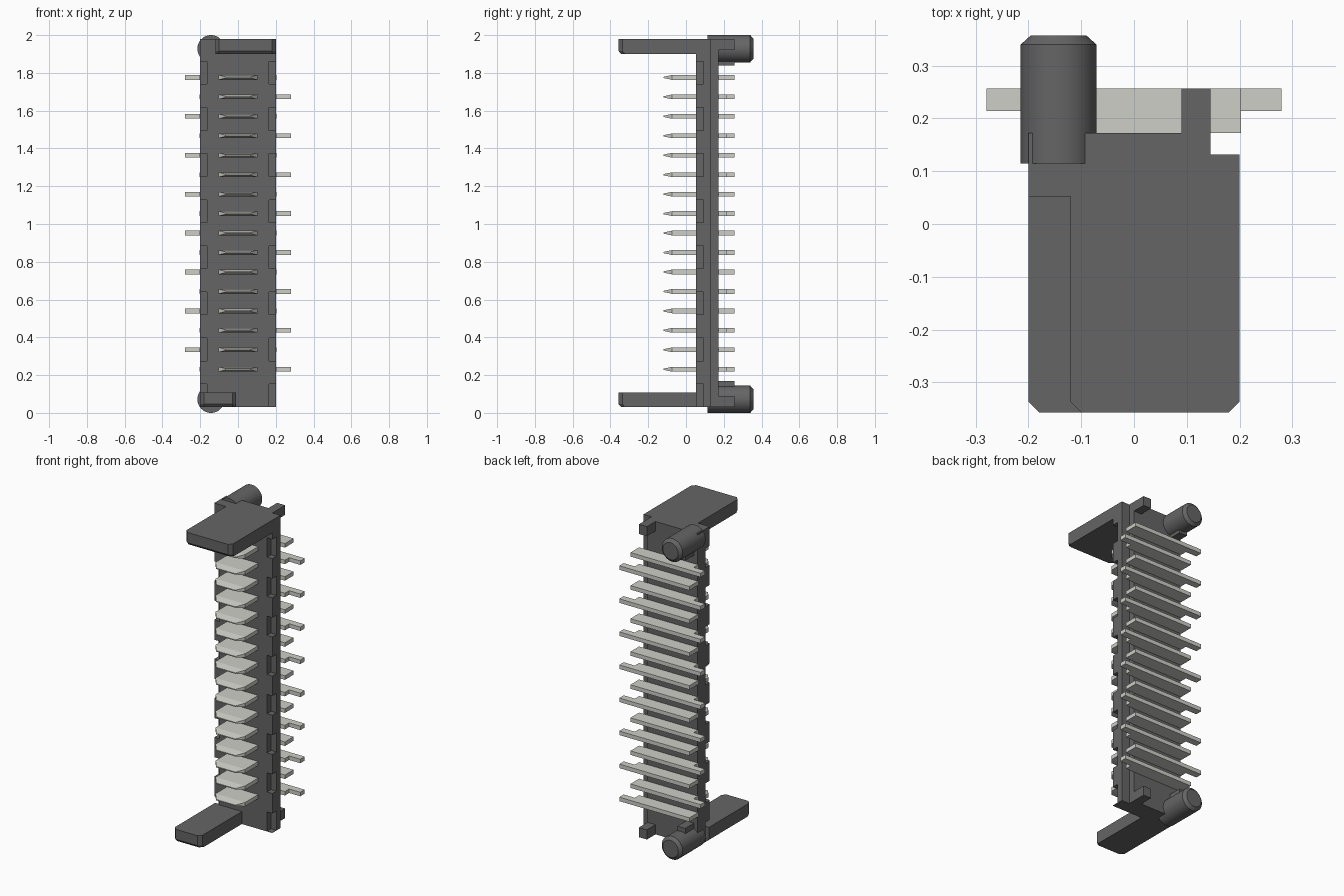
import bpy, bmesh, math
from mathutils import Matrix

if "Cube" in bpy.data.objects:
    bpy.data.objects.remove(bpy.data.objects["Cube"])


def material(name, rgb):
    m = bpy.data.materials.new(name)
    m.diffuse_color = (*rgb, 1)
    m.use_nodes = True
    m.node_tree.nodes["Principled BSDF"].inputs["Base Color"].default_value = m.diffuse_color
    return m


DARK = material("dark_plastic", (0.13, 0.13, 0.13))
TIN = material("tin", (0.62, 0.62, 0.58))


def finish(name, bm, mat):
    bmesh.ops.recalc_face_normals(bm, faces=bm.faces)
    me = bpy.data.meshes.new(name)
    bm.to_mesh(me)
    bm.free()
    me.materials.append(mat)
    ob = bpy.data.objects.new(name, me)
    bpy.context.collection.objects.link(ob)
    return ob


def loft(bm, rings):
    """Skin a list of equal-length rings and cap both ends."""
    vs = [[bm.verts.new(p) for p in r] for r in rings]
    n = len(vs[0])
    for a, b in zip(vs, vs[1:]):
        for i in range(n):
            j = (i + 1) % n
            bm.faces.new((a[i], a[j], b[j], b[i]))
    bm.faces.new(vs[0][::-1])
    bm.faces.new(vs[-1])


def prism(bm, outline, z0, z1):
    loft(bm, [[(x, y, z) for x, y in outline] for z in (z0, z1)])


def box(bm, x0, x1, y0, y1, z0, z1):
    prism(bm, [(x0, y0), (x1, y0), (x1, y1), (x0, y1)], z0, z1)


Z0, Z1 = 0.03, 1.98
mirror_z = lambda z: 2.01 - z

# Housing bar, with a full-length step along its right rear edge
bm = bmesh.new()
prism(bm, [(-0.2, 0.052), (0.2, 0.052), (0.2, 0.132), (0.145, 0.132),
           (0.145, 0.172), (-0.2, 0.172)], Z0, Z1)
housing = finish("housing_bar", bm, DARK)

# Row of pockets cut into both front edges
bm = bmesh.new()
for i in range(8):
    zc = 1.80 - 0.244 * i
    for s in (-1, 1):
        xa, xb = sorted((s * 0.163, s * 0.25))
        box(bm, xa, xb, 0.0, 0.092, zc - 0.06, zc + 0.06)
cutter = finish("pocket_cutter", bm, DARK)
cutter.hide_render = True
cutter.hide_viewport = True
mod = housing.modifiers.new("pockets", "BOOLEAN")
mod.operation = "DIFFERENCE"
mod.solver = "EXACT"
mod.object = cutter


# End guide tabs: clipped front corners and a chamfered lower front edge
def tab(name, x0, x1, z0, z1):
    def ring(z, inset):
        f, c = -0.357 + inset, 0.02
        return [(x0, 0.06, z), (x0, f + c, z), (x0 + c, f, z),
                (x1 - c, f, z), (x1, f + c, z), (x1, 0.06, z)]
    bm = bmesh.new()
    loft(bm, [ring(z0, 0.014), ring(z0 + 0.016, 0), ring(z1, 0)])
    finish(name, bm, DARK)


tab("upper_guide_tab", -0.12, 0.2, 1.90, Z1)
tab("lower_guide_tab", -0.2, -0.01, Z0, 0.108)


# Chamfered locating pegs
def peg(name, zc):
    r, n = 0.072, 48
    rings = []
    for y, k in ((0.115, r), (0.34, r), (0.357, r - 0.019)):
        rings.append([(-0.143 + k * math.cos(2 * math.pi * i / n), y,
                       zc + k * math.sin(2 * math.pi * i / n)) for i in range(n)])
    bm = bmesh.new()
    loft(bm, rings)
    ob = finish(name, bm, DARK)
    bpy.context.view_layer.objects.active = ob
    ob.select_set(True)
    bpy.ops.object.shade_smooth_by_angle(angle=math.radians(30))
    ob.select_set(False)


peg("upper_peg", 1.928)
peg("lower_peg", 0.072)

# Standoff feet at both ends: one on the corner, one beside the peg
bm = bmesh.new()
for x0, x1, z0, z1 in ((0.09, 0.145, 1.92, Z1), (-0.175, -0.12, 1.84, 1.90)):
    box(bm, x0, x1, 0.165, 0.257, z0, z1)
    box(bm, x0, x1, 0.165, 0.257, mirror_z(z1), mirror_z(z0))
finish("standoff_feet", bm, DARK)

# Contacts: tapered front blade, wide rear bar, tail on alternating sides
for i in range(16):
    zc, s, h = 1.776 - 0.103 * i, (-1 if i % 2 == 0 else 1), 0.0125
    bm = bmesh.new()
    rings = []
    for y, w, t in ((-0.12, 0.066, 0.003), (-0.075, 0.102, h), (0.06, 0.102, h)):
        rings.append([(-w, y, zc - t), (w, y, zc - t), (w, y, zc + t), (-w, y, zc + t)])
    loft(bm, rings)
    prism(bm, [(-s * 0.203, 0.172), (s * 0.203, 0.172), (s * 0.203, 0.214),
               (s * 0.28, 0.214), (s * 0.28, 0.257), (-s * 0.203, 0.257)],
          zc - h, zc + h)
    finish(f"contact_{i + 1:02d}", bm, TIN)
